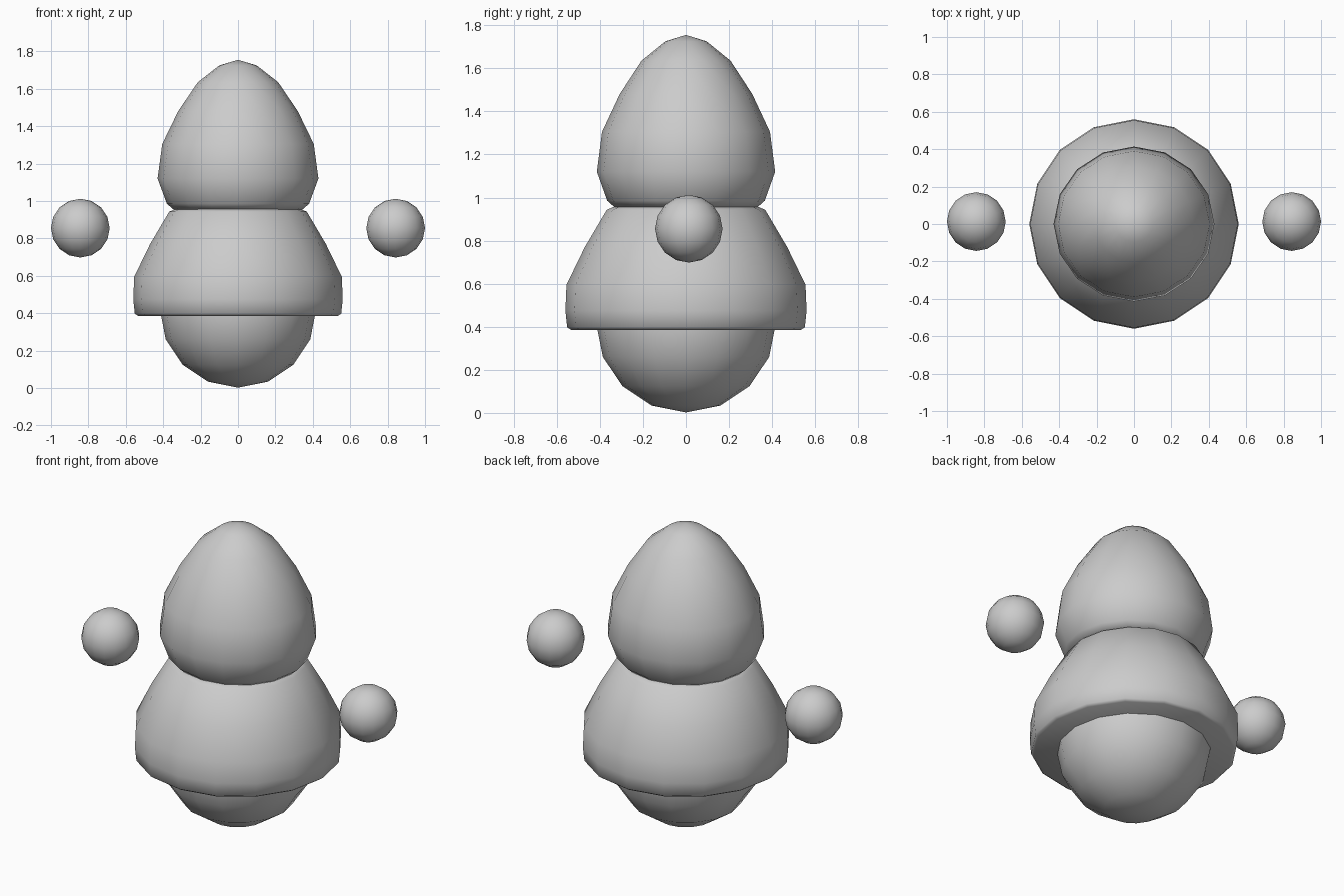
import bpy, bmesh
from math import radians
from mathutils import Matrix

if "Cube" in bpy.data.objects:
    bpy.data.objects.remove(bpy.data.objects["Cube"])


def finish(obj):
    # smooth rounded faces, keep the hard rim edges
    bpy.ops.object.select_all(action='DESELECT')
    obj.select_set(True)
    bpy.context.view_layer.objects.active = obj
    bpy.ops.object.shade_smooth_by_angle(angle=radians(50))


def make_object(name, bm):
    bmesh.ops.recalc_face_normals(bm, faces=bm.faces)
    mesh = bpy.data.meshes.new(name)
    bm.to_mesh(mesh)
    bm.free()
    obj = bpy.data.objects.new(name, mesh)
    bpy.context.collection.objects.link(obj)
    finish(obj)


def lathe(name, profile, y_scale=1.0, segments=16):
    # spin a closed (radius, height) profile that starts and ends on the axis
    bm = bmesh.new()
    verts = [bm.verts.new((r, 0, z)) for r, z in profile]
    edges = [bm.edges.new(pair) for pair in zip(verts, verts[1:])]
    bmesh.ops.spin(bm, geom=verts + edges, cent=(0, 0, 0), axis=(0, 0, 1),
                   angle=radians(360), steps=segments, use_duplicate=False)
    bmesh.ops.remove_doubles(bm, verts=bm.verts, dist=0.0005)
    bmesh.ops.scale(bm, vec=(1, y_scale, 1), verts=bm.verts)
    make_object(name, bm)


def ball(name, radius, centre):
    bm = bmesh.new()
    bmesh.ops.create_uvsphere(bm, u_segments=16, v_segments=8, radius=radius,
                              matrix=Matrix.Translation(centre))
    make_object(name, bm)


# pointed egg-shaped head
lathe("head", [(0, 1.755), (0.10, 1.725), (0.215, 1.635), (0.32, 1.48),
               (0.405, 1.305), (0.43, 1.12), (0.38, 0.985), (0.345, 0.955),
               (0, 0.95)], y_scale=0.963)

# flared torso with a flat underside
lathe("torso", [(0, 0.96), (0.335, 0.957), (0.368, 0.943), (0.47, 0.77),
                (0.555, 0.595), (0.56, 0.475), (0.552, 0.398),
                (0.535, 0.386), (0, 0.386)])

# rounded base under the torso
ball("base", 0.418, (0, 0, 0.42))

# floating hands
for side, x in (("left", -1), ("right", 1)):
    ball(side + "_hand", 0.157, (x * 0.843, 0.013, 0.855))
